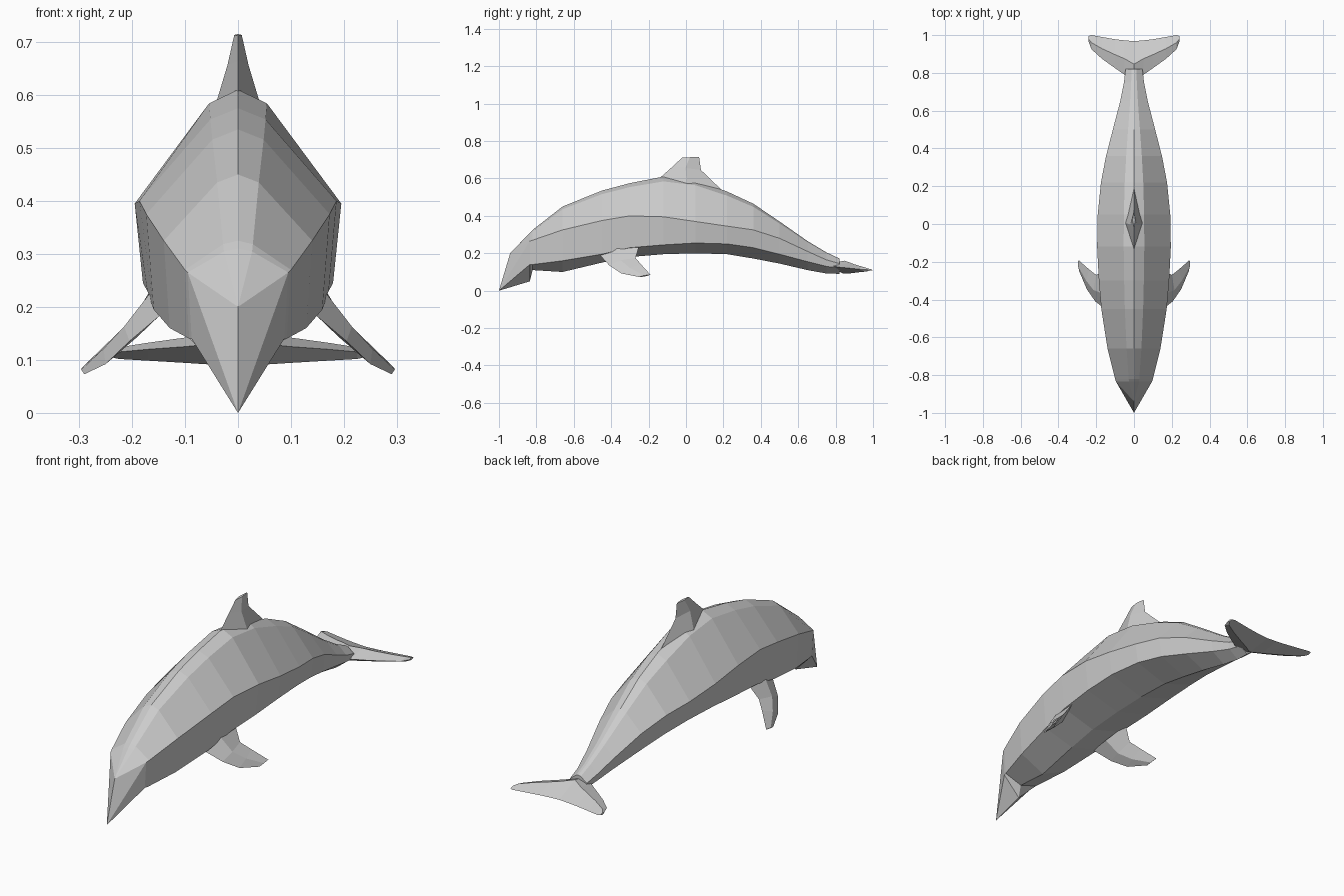
import bpy, bmesh
from mathutils import Vector


def finish(bm, name, mirror=False):
    bmesh.ops.recalc_face_normals(bm, faces=bm.faces)
    me = bpy.data.meshes.new(name)
    bm.to_mesh(me)
    bm.free()
    ob = bpy.data.objects.new(name, me)
    bpy.context.collection.objects.link(ob)
    if mirror:
        ob.modifiers.new("mirror", 'MIRROR').use_clip = True
    return ob


def loft(bm, rings):
    loops = [[bm.verts.new(p) for p in r] for r in rings]
    for a, b in zip(loops, loops[1:]):
        n = len(a)
        for i in range(n):
            j = (i + 1) % n
            bm.faces.new((a[i], a[j], b[j], b[i]))
    return loops


def blade(name, stations, mirror=False, cap_root=True):
    """Diamond-section fin from (leading point, trailing point, half thickness)."""
    st = [(Vector(a), Vector(b), t) for a, b, t in stations]
    span = st[-1][0] + st[-1][1] - st[0][0] - st[0][1]
    normal = span.cross(st[1][1] - st[1][0]).normalized()
    rings = []
    for lead, trail, t in st:
        mid = lead.lerp(trail, 0.45)
        rings.append([lead, mid + normal * t, trail, mid - normal * t])
    bm = bmesh.new()
    loops = loft(bm, rings)
    bm.faces.new(loops[-1])
    if cap_root:
        bm.faces.new(loops[0])
    return finish(bm, name, mirror)


# Body sections: y, half width, top z, side z, lower edge z, belly z
sections = [
    (-0.835, 0.095, 0.31, 0.265, 0.14, 0.05),
    (-0.82, 0.10, 0.325, 0.27, 0.14, 0.11),
    (-0.66, 0.14, 0.45, 0.325, 0.16, 0.10),
    (-0.45, 0.173, 0.535, 0.375, 0.195, 0.15),
    (-0.30, 0.186, 0.575, 0.40, 0.23, 0.18),
    (-0.12, 0.195, 0.61, 0.395, 0.245, 0.195),
    (0.05, 0.192, 0.59, 0.37, 0.255, 0.20),
    (0.22, 0.175, 0.53, 0.345, 0.25, 0.195),
    (0.36, 0.148, 0.465, 0.325, 0.23, 0.172),
    (0.50, 0.112, 0.37, 0.28, 0.195, 0.145),
    (0.65, 0.073, 0.265, 0.21, 0.155, 0.11),
    (0.75, 0.053, 0.205, 0.165, 0.13, 0.092),
    (0.82, 0.045, 0.172, 0.145, 0.12, 0.09),
]
rings = []
for y, w, top, side, low, belly in sections:
    half = [(0.28 * w, top - 0.12 * (top - side)), (w, side), (0.92 * w, low)]
    rings.append([(0, y, top)] + [(x, y, z) for x, z in half] + [(0, y, belly)]
                 + [(-x, y, z) for x, z in reversed(half)])
bm = bmesh.new()
loops = loft(bm, rings)
bm.faces.new(loops[-1])

# Beak wedge
h = loops[0]
brow = bm.verts.new((0, -0.94, 0.20))
nose = bm.verts.new((0, -1.0, 0.0))
for i in (0, 1, 6, 7):
    bm.faces.new((brow, h[i], h[(i + 1) % 8]))
for a, b in ((2, 3), (6, 5)):
    bm.faces.new((brow, h[a], nose))
    bm.faces.new((nose, h[a], h[b]))
    bm.faces.new((nose, h[b], h[4]))
finish(bm, "body")

# Dorsal fin
blade("dorsal_fin", [
    ((0, -0.16, 0.585), (0, 0.21, 0.52), 0.05),
    ((0, -0.07, 0.665), (0, 0.08, 0.645), 0.02),
    ((0, -0.02, 0.712), (0, 0.07, 0.715), 0.007),
])

# Side flippers
blade("flippers", [
    ((0.14, -0.46, 0.19), (0.16, -0.25, 0.24), 0.022),
    ((0.205, -0.41, 0.135), (0.20, -0.27, 0.175), 0.016),
    ((0.25, -0.345, 0.092), (0.238, -0.24, 0.14), 0.012),
    ((0.29, -0.25, 0.073), (0.295, -0.19, 0.085), 0.005),
], mirror=True)

# Tail flukes
blade("tail_flukes", [
    ((0, 0.74, 0.14), (0, 0.968, 0.11), 0.034),
    ((0.05, 0.79, 0.13), (0.05, 0.972, 0.11), 0.030),
    ((0.10, 0.825, 0.125), (0.10, 0.978, 0.11), 0.024),
    ((0.17, 0.875, 0.12), (0.17, 0.99, 0.11), 0.017),
    ((0.225, 0.925, 0.115), (0.225, 1.0, 0.11), 0.011),
    ((0.24, 0.965, 0.112), (0.24, 0.995, 0.11), 0.006),
], mirror=True, cap_root=False)
